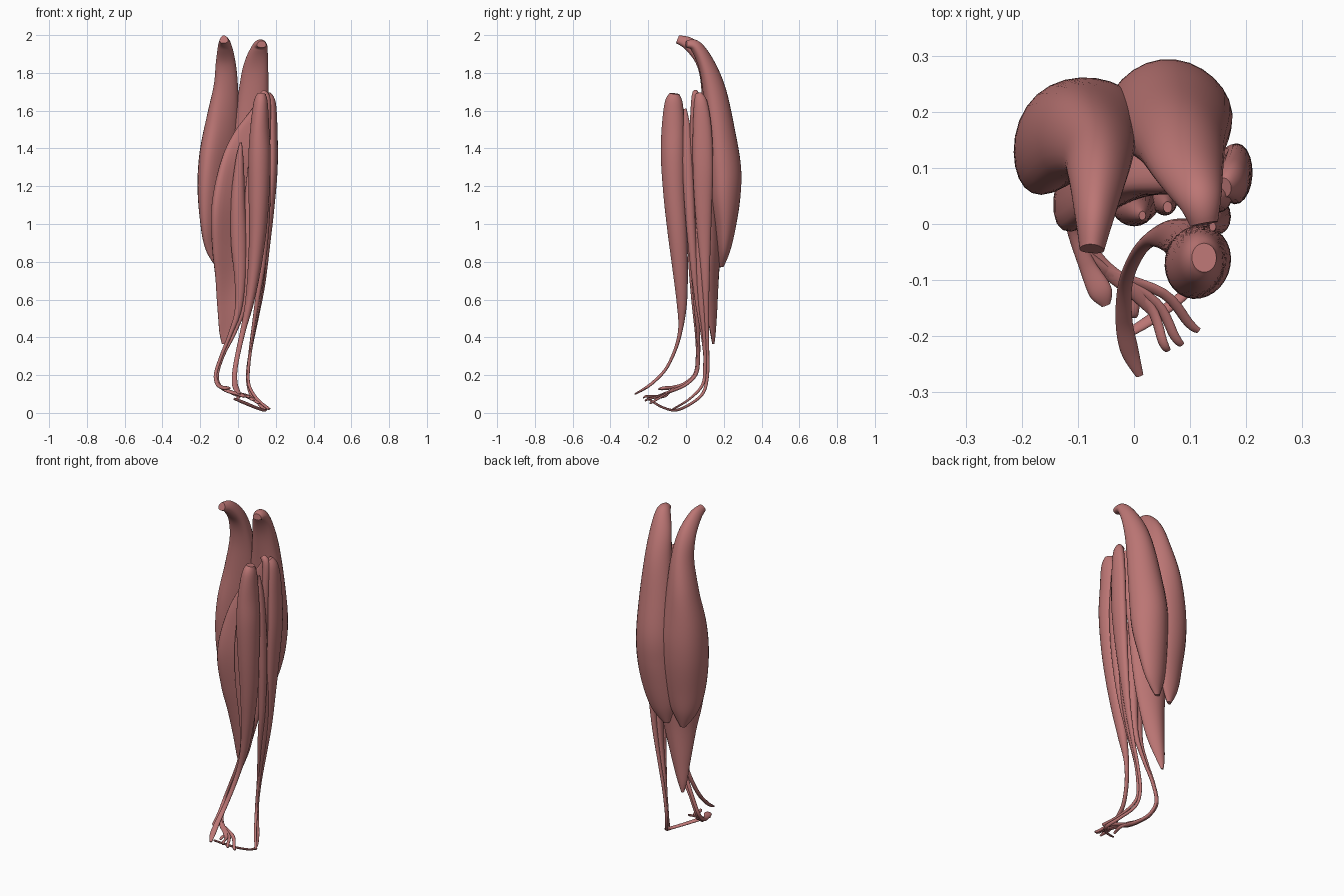
import bpy, bmesh, math
from mathutils import Vector, Quaternion

mat = bpy.data.materials.new("muscle_red")
mat.diffuse_color = (0.5, 0.18, 0.175, 1)


def spline(keys, steps):
    # Catmull-Rom through every section parameter
    k = [keys[0]] + keys + [keys[-1]]
    out = []
    for i in range(1, len(k) - 2):
        for s in range(steps):
            t = s / steps
            out.append([0.5 * (2 * b + (c - a) * t + (2 * a - 5 * b + 4 * c - d) * t * t
                               + (3 * b - a - 3 * c + d) * t ** 3)
                        for a, b, c, d in zip(k[i - 1], k[i], k[i + 1], k[i + 2])])
    return out + [list(keys[-1])]


def muscle(name, keys, sides=28, steps=8, bend=0.0):
    # sections: x, y, z, half width, half depth, turn in degrees
    rows = spline([tuple(k) + (0,) * (6 - len(k)) for k in keys], steps)
    pts = [Vector(r[:3]) for r in rows]
    bm = bmesh.new()
    rings, axis, last = [], Vector((1, 0, 0)), None
    for i, r in enumerate(rows):
        tan = (pts[min(i + 1, len(pts) - 1)] - pts[max(i - 1, 0)]).normalized()
        if last is not None:
            axis = last.rotation_difference(tan) @ axis
        axis = (axis - tan * axis.dot(tan)).normalized()
        last = tan
        a = Quaternion(tan, math.radians(r[5])) @ axis
        b = tan.cross(a)
        w, d = max(r[3], 0.002), max(r[4], 0.002)
        ring = []
        for j in range(sides):
            t = 2 * math.pi * j / sides
            c = math.cos(t)
            v = d * math.sin(t) + bend * w * (c * c - 0.5)
            ring.append(bm.verts.new(pts[i] + a * w * c + b * v))
        rings.append(ring)
    for p, q in zip(rings, rings[1:]):
        for j in range(sides):
            n = (j + 1) % sides
            bm.faces.new((p[j], p[n], q[n], q[j]))
    bm.faces.new(rings[0][::-1])
    bm.faces.new(rings[-1])
    bmesh.ops.recalc_face_normals(bm, faces=bm.faces)
    me = bpy.data.meshes.new(name)
    bm.to_mesh(me)
    bm.free()
    for f in me.polygons:
        f.use_smooth = len(f.vertices) == 4
    me.materials.append(mat)
    ob = bpy.data.objects.new(name, me)
    bpy.context.collection.objects.link(ob)


# two-headed calf muscle
muscle("calf_inner_head", [
    (-.075, -.045, 1.975, .022, .022), (-.07, .02, 1.945, .036, .036),
    (-.065, .09, 1.86, .052, .045), (-.066, .132, 1.73, .065, .058, -15),
    (-.085, .155, 1.55, .09, .075, -30), (-.105, .16, 1.35, .12, .08, -42),
    (-.112, .16, 1.18, .125, .075, -42), (-.112, .16, 1.0, .108, .055, -38),
    (-.108, .168, .87, .075, .034, -30), (-.1, .172, .77, .016, .01, -25)], bend=.25)
muscle("calf_outer_head", [
    (.125, .0, 1.95, .025, .018), (.115, .05, 1.938, .042, .032),
    (.095, .105, 1.84, .065, .045, 12), (.083, .145, 1.7, .08, .062, 14),
    (.072, .175, 1.5, .1, .075, 12), (.062, .195, 1.3, .113, .088, 8),
    (.054, .198, 1.15, .113, .082, 4), (.035, .198, 1.0, .1, .06),
    (.015, .194, .87, .072, .036), (-.005, .188, .775, .018, .01)], bend=.15)

# broad deep calf muscle
muscle("deep_calf", [
    (.13, .075, 1.66, .02, .02), (.105, .085, 1.58, .045, .04),
    (.06, .09, 1.45, .09, .052), (.01, .09, 1.28, .125, .062, -18),
    (-.02, .085, 1.08, .142, .07, -24), (-.028, .1, .88, .124, .062, -20),
    (-.035, .112, .72, .092, .046, -12), (-.052, .126, .55, .058, .03),
    (-.07, .138, .43, .03, .015), (-.078, .143, .365, .008, .006)], bend=.35)

# front shin muscle with its tendon to the instep
muscle("front_shin", [
    (.125, -.06, 1.69, .022, .026), (.12, -.065, 1.64, .038, .048),
    (.115, -.068, 1.5, .05, .062, 15), (.114, -.068, 1.35, .058, .066, 20),
    (.111, -.06, 1.15, .054, .06, 20), (.104, -.045, .95, .045, .052, 15),
    (.085, -.03, .75, .034, .04), (.06, -.022, .58, .023, .027),
    (.03, -.028, .45, .015, .013), (.005, -.055, .34, .013, .009),
    (-.015, -.105, .235, .013, .008), (-.018, -.17, .165, .015, .008),
    (-.008, -.225, .125, .016, .007), (.01, -.27, .1, .007, .004)])

# slim toe extensor, joining the outer tendons
muscle("toe_extensor", [
    (.14, -.005, 1.61, .006, .008), (.145, .005, 1.5, .015, .02),
    (.15, .01, 1.3, .022, .028), (.147, .022, 1.05, .022, .026),
    (.13, .04, .8, .018, .02), (.102, .06, .6, .012, .014),
    (.075, .085, .42, .007, .008), (.056, .1, .28, .004, .005)], sides=16)

# outer shin pair, tendons turning under the ankle
muscle("outer_shin_long", [
    (.16, .065, 1.69, .014, .018), (.174, .078, 1.64, .026, .036),
    (.181, .086, 1.5, .028, .05), (.181, .09, 1.3, .029, .054),
    (.168, .092, 1.1, .026, .046), (.15, .098, .88, .019, .032),
    (.13, .104, .68, .014, .02), (.1, .109, .5, .009, .012),
    (.068, .114, .34, .008, .009), (.05, .113, .2, .008, .009),
    (.065, .09, .105, .008, .008), (.115, .02, .045, .009, .007),
    (.145, -.055, .014, .01, .006), (.095, -.12, .028, .01, .006),
    (.03, -.17, .055, .011, .006), (-.02, -.2, .075, .008, .005)], sides=20)
muscle("outer_shin_short", [
    (.13, .075, 1.2, .008, .01), (.14, .075, 1.05, .018, .026),
    (.128, .075, .8, .02, .028), (.105, .085, .58, .015, .02),
    (.075, .098, .4, .01, .011), (.057, .1, .25, .008, .009),
    (.058, .088, .15, .008, .008), (.1, .02, .075, .008, .006),
    (.165, -.068, .02, .008, .005)], sides=20)

# upper outer stub near the knee
muscle("outer_knee_stub", [
    (.125, .05, 1.7, .015, .014), (.15, .05, 1.66, .022, .022),
    (.15, .05, 1.5, .024, .03), (.14, .05, 1.25, .022, .028),
    (.12, .055, 1.0, .012, .015), (.11, .06, .85, .004, .005)], sides=16)

# deep inner muscle behind the shin, hooking round the inner ankle
muscle("deep_inner_shin", [
    (.015, .015, 1.43, .006, .008), (.008, .022, 1.33, .022, .022),
    (.0, .03, 1.12, .038, .034), (.005, .038, .9, .042, .032),
    (.012, .045, .7, .03, .026), (.0, .05, .54, .018, .016),
    (-.04, .058, .42, .011, .011), (-.085, .062, .31, .009, .01),
    (-.118, .05, .21, .009, .01), (-.11, -.005, .155, .011, .01),
    (-.085, -.07, .135, .015, .009), (-.06, -.12, .13, .021, .01),
    (-.05, -.145, .125, .008, .004)], sides=20)
muscle("toe_flexor", [
    (.06, .03, 1.3, .008, .01), (.055, .04, 1.1, .022, .025),
    (.05, .05, .8, .025, .026), (.035, .056, .58, .015, .016),
    (-.015, .064, .43, .009, .01), (-.075, .066, .31, .008, .009),
    (-.108, .055, .21, .008, .009), (-.1, .0, .15, .009, .008),
    (-.06, -.07, .118, .014, .008), (.0, -.12, .1, .014, .007),
    (.03, -.155, .085, .008, .005)], sides=20)

# fan of small tendons in the sole
for i, (x, y, z) in enumerate([(.115, -.19, .05), (.085, -.215, .065),
                               (.06, -.225, .08), (.0, -.165, .07)]):
    muscle("sole_tendon_%d" % (i + 1), [
        (-.1, -.04, .145, .007, .006), (-.05, -.085, .115, .012, .006),
        (x * .45, y * .65, .09, .01, .006), (x * .85, y * .93, z + .008, .009, .006),
        (x, y, z, .006, .004)], sides=10, steps=5)
